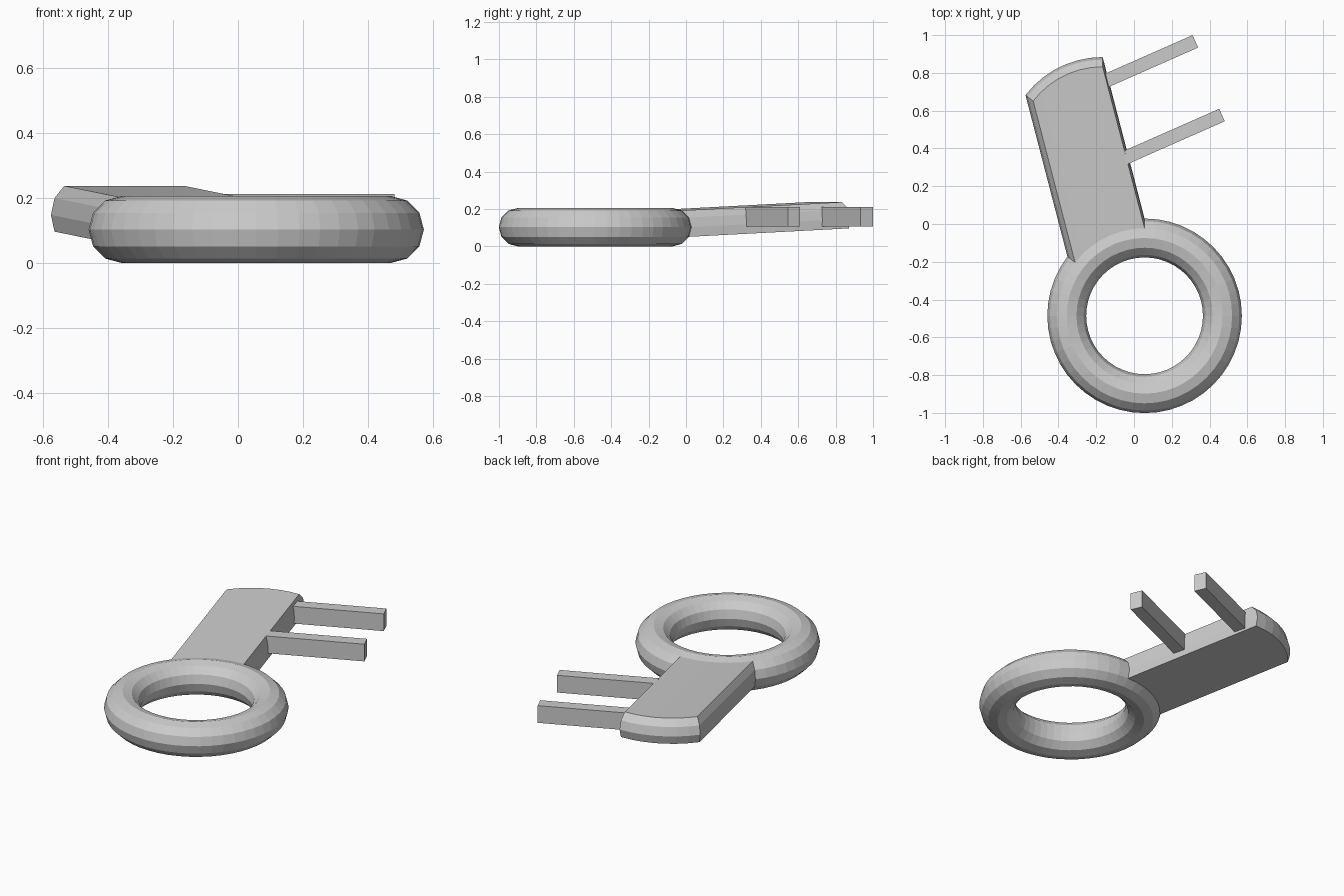
import bpy, bmesh
from math import cos, sin, radians, atan2, degrees, hypot
from mathutils import Matrix, Vector

if "Cube" in bpy.data.objects:
    bpy.data.objects.remove(bpy.data.objects["Cube"])

CENTER = Vector((0.056, -0.486, 0.103))
MAJOR, MINOR = 0.412, 0.103
N_RING, N_TUBE = 48, 12


def finish(name, bm):
    bmesh.ops.recalc_face_normals(bm, faces=bm.faces)
    mesh = bpy.data.meshes.new(name)
    bm.to_mesh(mesh)
    bm.free()
    obj = bpy.data.objects.new(name, mesh)
    bpy.context.collection.objects.link(obj)
    return obj


# Ring handle with the flat shank pulled out of its outer faces
bm = bmesh.new()
rings = []
for i in range(N_RING):
    a = radians(360 * i / N_RING)
    ring = []
    for j in range(N_TUBE):
        t = radians(360 * j / N_TUBE)
        r = MAJOR + MINOR * cos(t)
        ring.append(bm.verts.new(CENTER + Vector((r * cos(a), r * sin(a), MINOR * sin(t)))))
    rings.append(ring)

shank_faces = []
for i in range(N_RING):
    for j in range(N_TUBE):
        a, b = rings[i], rings[(i + 1) % N_RING]
        k = (j + 1) % N_TUBE
        face = bm.faces.new((a[j], b[j], b[k], a[k]))
        # 90 to 142.5 degrees around the ring, -30 to 60 degrees around the tube
        if 12 <= i < 19 and j in (11, 0, 1):
            shank_faces.append(face)

ext = bmesh.ops.extrude_face_region(bm, geom=shank_faces)
moved = [g for g in ext["geom"] if isinstance(g, bmesh.types.BMVert)]
bmesh.ops.translate(bm, verts=moved, vec=(-0.222, 0.855, 0.045))
bmesh.ops.delete(bm, geom=[f for f in shank_faces if f.is_valid], context='FACES')
finish("ring_and_shank", bm)


# Square teeth, measured back from the centre of each tip
def tooth(name, tip, length, angle=radians(23.8), width=0.072, height=0.106):
    bm = bmesh.new()
    bmesh.ops.create_cube(bm, size=1.0)
    place = (Matrix.Translation((tip[0], tip[1], 0.159))
             @ Matrix.Rotation(angle, 4, 'Z')
             @ Matrix.Translation((-length / 2, 0, 0))
             @ Matrix.Diagonal((length, width, height, 1)))
    bm.transform(place)
    finish(name, bm)


tooth("end_tooth", (0.325, 0.967), 0.525)
tooth("inner_tooth", (0.466, 0.577), 0.565)
